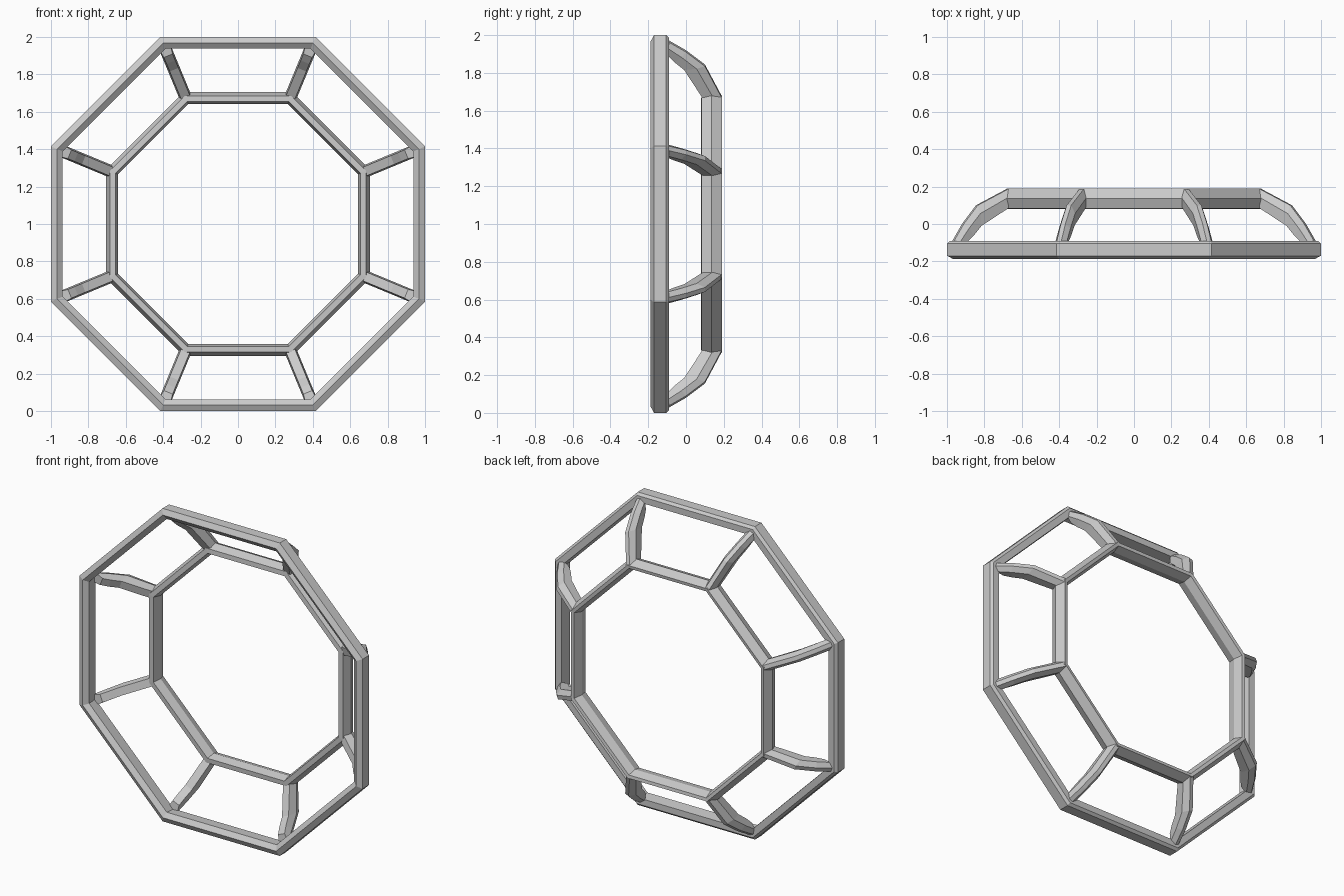
import bpy, bmesh, math

if "Cube" in bpy.data.objects:
    bpy.data.objects.remove(bpy.data.objects["Cube"])

N = 8
STEP = 2 * math.pi / N
CORNER = 1 / math.cos(STEP / 2)   # apothem -> corner radius


def corner_point(apothem, y, k, side=0.0):
    """Point on the radial plane through octagon corner k, offset sideways."""
    a = STEP * (k + 0.5)
    r = apothem * CORNER
    return (r * math.cos(a) - side * math.sin(a), y,
            1 + r * math.sin(a) + side * math.cos(a))


def finish(bm, name):
    bmesh.ops.recalc_face_normals(bm, faces=bm.faces)
    me = bpy.data.meshes.new(name)
    bm.to_mesh(me)
    bm.free()
    bpy.context.collection.objects.link(bpy.data.objects.new(name, me))


def bridge(bm, a, b):
    n = len(a)
    for i in range(n):
        bm.faces.new((a[i], a[(i + 1) % n], b[(i + 1) % n], b[i]))


def ring(name, profile):
    """Octagonal ring from a closed (apothem, y) profile."""
    bm = bmesh.new()
    loops = [[bm.verts.new(corner_point(r, y, k)) for r, y in profile]
             for k in range(N)]
    for k in range(N):
        bridge(bm, loops[k], loops[(k + 1) % N])
    finish(bm, name)


def strut(name, k, path):
    """Bent bar; each station is ((outer r, y), (inner r, y))."""
    bm = bmesh.new()
    loops = []
    for (ro, yo), (ri, yi) in path:
        section = [(0, -0.013), (0, 0.013), (0.4, 0.033),
                   (1, 0.025), (1, -0.025), (0.4, -0.033)]
        loops.append([bm.verts.new(corner_point(
            ro + (ri - ro) * t, yo + (yi - yo) * t, k, s)) for t, s in section])
    for a, b in zip(loops, loops[1:]):
        bridge(bm, a, b)
    bm.faces.new(loops[0])
    bm.faces.new(loops[-1])
    finish(bm, name)


# Large front ring
ring("front_ring", [(1.0, -0.17), (1.0, -0.105), (0.985, -0.09),
                    (0.945, -0.09), (0.937, -0.165), (0.967, -0.187)])

# Smaller rear ring
ring("rear_ring", [(0.705, 0.135), (0.685, 0.082), (0.655, 0.08),
                   (0.642, 0.135), (0.66, 0.187), (0.68, 0.19)])

# Bent struts joining the ring corners
path = [((0.975, -0.105), (0.90, -0.095)),
        ((0.91, 0.01), (0.862, -0.05)),
        ((0.84, 0.10), (0.825, -0.01)),
        ((0.675, 0.188), (0.68, 0.085))]
path[1] = ((0.915, 0.0), (0.865, -0.06))
for k in range(N):
    strut(f"strut_{k + 1}", k, path)
